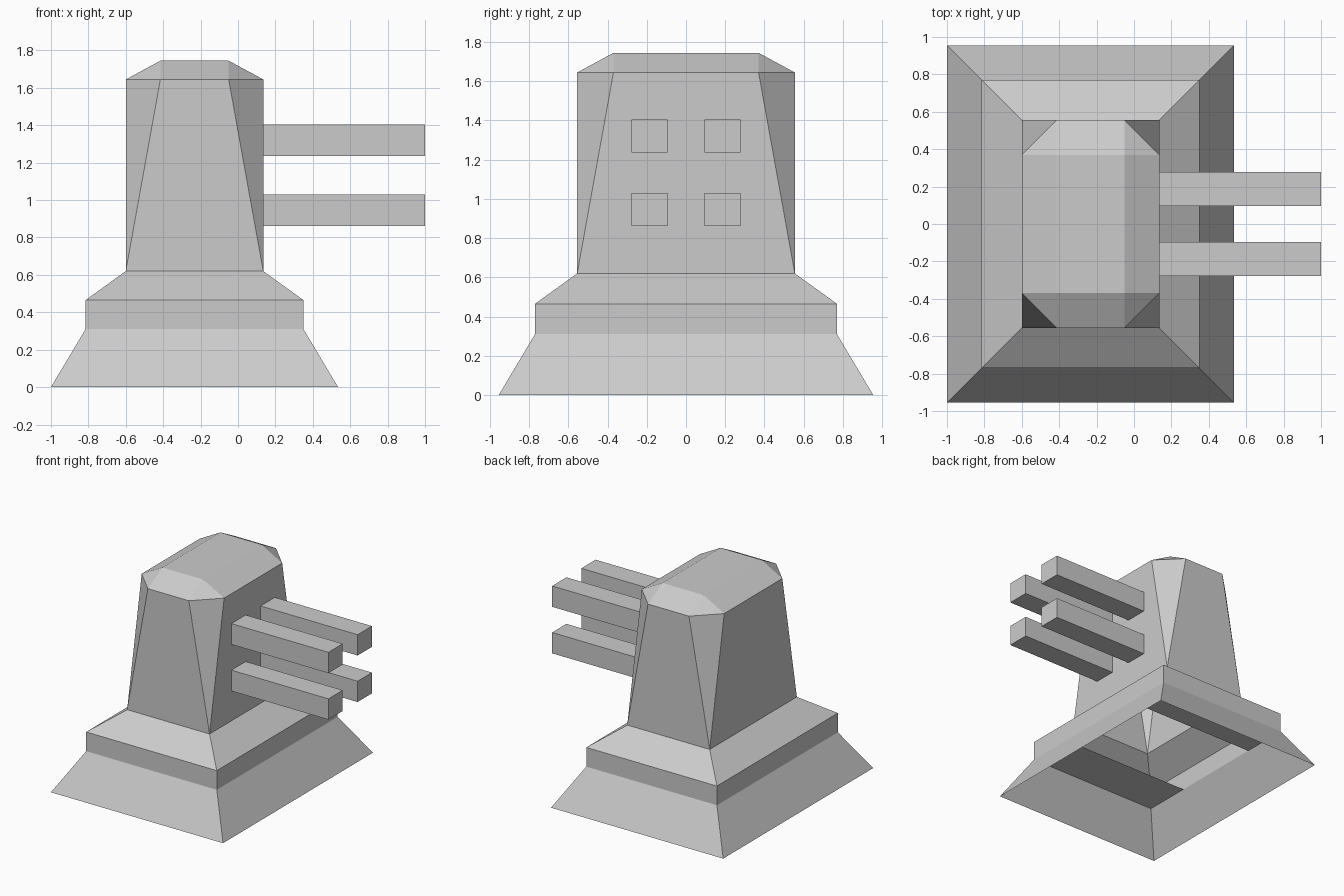
import bpy, bmesh

if "Cube" in bpy.data.objects:
    bpy.data.objects.remove(bpy.data.objects["Cube"])

CX = -0.2325  # x centre of the body


def make_object(name, bm):
    bmesh.ops.recalc_face_normals(bm, faces=bm.faces)
    mesh = bpy.data.meshes.new(name)
    bm.to_mesh(mesh)
    bm.free()
    obj = bpy.data.objects.new(name, mesh)
    bpy.context.collection.objects.link(obj)
    return obj


def rect(bm, hx, hy, z):
    return [bm.verts.new((CX + sx * hx, sy * hy, z))
            for sx, sy in ((-1, -1), (1, -1), (1, 1), (-1, 1))]


def bridge(bm, low, high):
    for i in range(4):
        j = (i + 1) % 4
        bm.faces.new((low[i], low[j], high[j], high[i]))


# Stepped plinth, open underneath
bm = bmesh.new()
rings = [rect(bm, *r) for r in ((0.7675, 0.955, 0), (0.5825, 0.77, 0.31),
                                (0.5825, 0.77, 0.465), (0.3675, 0.555, 0.62))]
for low, high in zip(rings, rings[1:]):
    bridge(bm, low, high)
make_object("plinth", bm)

# Underside panels, leaving a slot between them
bm = bmesh.new()
for s in (-1, 1):
    bm.faces.new([bm.verts.new((CX + x, s * y, 0.31)) for x, y in
                  ((-0.5825, 0.385), (0.5825, 0.385), (0.5825, 0.77), (-0.5825, 0.77))])
make_object("underside_panels", bm)

# Tower: square foot, octagonal shoulder, small flat roof
bm = bmesh.new()
foot = rect(bm, 0.3675, 0.555, 0.62)
roof = rect(bm, 0.1825, 0.37, 1.745)
shoulder = [bm.verts.new((CX + x, y, 1.645)) for x, y in
            ((-0.3675, -0.37), (-0.1825, -0.555), (0.1825, -0.555), (0.3675, -0.37),
             (0.3675, 0.37), (0.1825, 0.555), (-0.1825, 0.555), (-0.3675, 0.37))]
for i in range(4):
    j = (i + 1) % 4
    a, b, c = shoulder[2 * i], shoulder[2 * i + 1], shoulder[(2 * i + 2) % 8]
    bm.faces.new((foot[i], b, a))
    bm.faces.new((foot[i], foot[j], c, b))
    bm.faces.new((a, b, roof[i]))
    bm.faces.new((b, c, roof[j], roof[i]))
bm.faces.new(roof)
make_object("tower", bm)

# Four square barrels
for row, z in (("lower", 0.945), ("upper", 1.32)):
    for side, y in (("front", -0.186), ("back", 0.186)):
        bm = bmesh.new()
        bmesh.ops.create_cube(bm, size=1)
        bmesh.ops.scale(bm, vec=(0.865, 0.182, 0.168), verts=bm.verts)
        bmesh.ops.translate(bm, vec=(0.5675, y, z), verts=bm.verts)
        make_object(f"{row}_{side}_barrel", bm)
